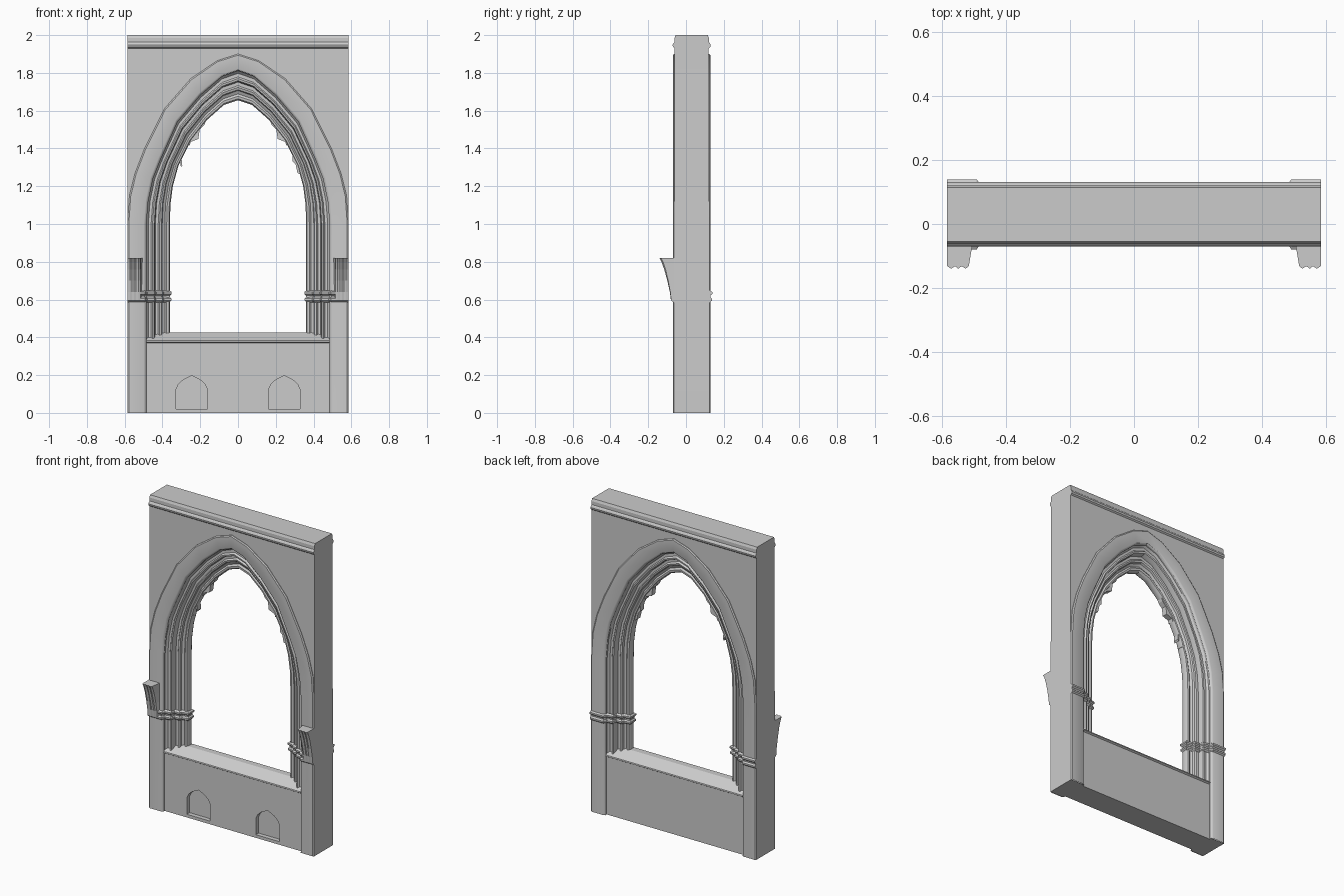
import bpy, bmesh
from mathutils import Vector

if "Cube" in bpy.data.objects:
    bpy.data.objects.remove(bpy.data.objects["Cube"])

W, MID = 0.585, 0.03          # half width, depth centre of the wall
# Half outlines of the hood, outer order and inner order (x, z), ground to apex
HOOD = [(W, 0), (W, 1.0), (.575, 1.15), (.545, 1.27), (.495, 1.40),
        (.39, 1.61), (.25, 1.77), (.11, 1.865), (0, 1.90)]
OUTER = [(.485, 0), (.485, 1.0), (.475, 1.12), (.45, 1.24), (.41, 1.34),
         (.32, 1.54), (.20, 1.68), (.085, 1.78), (0, 1.81)]
INNER = [(.36, 0), (.36, 1.0), (.358, 1.10), (.345, 1.20), (.315, 1.31),
         (.25, 1.44), (.165, 1.55), (.075, 1.63), (0, 1.655)]
STATIONS = [(i, 1) for i in range(9)] + [(i, -1) for i in range(7, -1, -1)]


def flip(y):
    return 2 * MID - y


def finish(name, bm, smooth=False):
    bmesh.ops.remove_doubles(bm, verts=bm.verts, dist=1e-5)
    bmesh.ops.recalc_face_normals(bm, faces=bm.faces)
    me = bpy.data.meshes.new(name)
    bm.to_mesh(me)
    bm.free()
    ob = bpy.data.objects.new(name, me)
    bpy.context.collection.objects.link(ob)
    if smooth:
        bpy.ops.object.select_all(action='DESELECT')
        ob.select_set(True)
        bpy.context.view_layer.objects.active = ob
        bpy.ops.object.shade_smooth_by_angle()
    return ob


def face(bm, pts):
    return bm.faces.new([bm.verts.new(p) for p in pts])


def loft(bm, rows, closed=False):
    vr = [[bm.verts.new(p) for p in r] for r in rows]
    n = len(vr[0])
    for a, b in zip(vr, vr[1:]):
        for k in range(n if closed else n - 1):
            j = (k + 1) % n
            bm.faces.new((a[k], a[j], b[j], b[k]))
    return vr


def arch_point(i, side, t, y, z0):
    # t = -1 hood edge, 0 outer order, 1 inner order
    a, b, f = (HOOD, OUTER, t + 1) if t <= 0 else (OUTER, INNER, t)
    x, z = (a[i][k] + (b[i][k] - a[i][k]) * f for k in (0, 1))
    return (side * x, y, z0 if i == 0 else z)


def sweep(bm, profile, z0):
    loft(bm, [[arch_point(i, s, t, y, z0) for t, y in profile] for i, s in STATIONS])


def prism(name, pts, lo, hi, axis):
    put = (lambda p, d: (d, p[0], p[1])) if axis == 'x' else (lambda p, d: (p[0], d, p[1]))
    bm = bmesh.new()
    rows = loft(bm, [[put(p, d) for p in pts] for d in (lo, hi)], closed=True)
    for r in rows:
        bm.faces.new(r)
    return finish(name, bm)


# Wall: hood and piers, spandrels, ends and pier feet
bm = bmesh.new()
hood = [(-1, -.06), (-1, -.064), (-.93, -.069), (-.14, -.069), (-.06, -.065), (0, -.056), (0, -.045)]
sweep(bm, hood, 0)
sweep(bm, [(t, flip(y)) for t, y in hood], 0)
for y in (-.06, flip(-.06)):
    face(bm, [arch_point(i, s, -1, y, 0) for i, s in STATIONS if i > 0]
         + [(-W, y, 1.93), (W, y, 1.93)])
for s in (1, -1):
    face(bm, [(s * W, -.06, 0), (s * W, -.06, 1.0), (s * W, -.06, 1.93),
              (s * W, .12, 1.93), (s * W, .12, 1.0), (s * W, .12, 0)])
    face(bm, [(s * W, -.065, 0), (s * .485, -.065, 0), (s * .485, .125, 0), (s * W, .125, 0)])
finish("wall_and_hood", bm, True)

# Stepped, moulded orders around the opening
front = [(0, -.045), (.08, -.032), (.2, -.032), (.26, -.042), (.33, -.04), (.36, -.028),
         (.38, -.005), (.5, -.004), (.56, -.014), (.64, -.01), (.67, .003),
         (.78, .012), (.86, .004), (.95, .006), (1, .018)]
bm = bmesh.new()
sweep(bm, front + [(t, flip(y)) for t, y in reversed(front)], .38)
finish("arch_orders", bm, True)

# Cornice along the top, both faces
corn = [(-.06, 1.93), (-.069, 1.937), (-.071, 1.948), (-.066, 1.958), (-.061, 1.963),
        (-.061, 1.985), (-.055, 2.0)]
prism("cornice", corn + [(flip(y), z) for y, z in reversed(corn)], -W, W, 'x')

# Base panel with sloping sill
sill = [(-.05, 0), (-.05, .37), (-.06, .376), (-.058, .384), (.01, .425)]
base = prism("base_panel_and_sill", sill + [(flip(y), z) for y, z in reversed(sill)],
             -.485, .485, 'x')

# Pointed niches cut into the front of the base
arch = [(-.083, .02), (.083, .02), (.083, .125), (.07, .152), (.045, .175), (0, .197),
        (-.045, .175), (-.07, .152), (-.083, .125)]
for s in (1, -1):
    cut = prism("niche_cutter", [(s * .245 + x, z) for x, z in arch], -.1, -.022, 'y')
    cut.hide_render = True
    cut.hide_set(True)
    mod = base.modifiers.new("niche", 'BOOLEAN')
    mod.operation, mod.object, mod.solver = 'DIFFERENCE', cut, 'EXACT'

# Capital bands follow the stepped plan of each jamb
half = [(W, -.066), (.495, -.066), (.485, -.045), (.45, -.04), (.44, -.012),
        (.405, -.012), (.398, .005), (.362, .01)]
plan = half + [(x, flip(y)) for x, y in reversed(half)]


def offset(k, d):
    a, b = Vector(plan[max(k - 1, 0)]), Vector(plan[min(k + 1, len(plan) - 1)])
    e = (b - a).normalized()
    x, y = plan[k]
    if k in (0, len(plan) - 1):
        return x, y + e.x * d
    return x + e.y * -d, y + e.x * d


levels = [(.585, 0), (.595, .012), (.605, .012), (.613, .003), (.622, .004),
          (.63, .014), (.64, .014), (.648, 0)]
for s, side in ((1, "right"), (-1, "left")):
    bm = bmesh.new()
    rows = loft(bm, [[(s * x, y, z) for x, y in (offset(k, d) for k in range(len(plan)))]
                     for z, d in levels], closed=True)
    finish(side + "_capital", bm, True)

    # Flared, scalloped corbel on the front of the pier
    bm = bmesh.new()
    rows = []
    for z, f in ((.595, -.078), (.64, -.083), (.70, -.094), (.76, -.108), (.80, -.122), (.82, -.132)):
        d = min(.008, (-f - .07) * .2)
        rows.append([(s * x, y, z) for x, y in
                     ((W, -.06), (W, f), (.572, f - d), (.56, f), (.55, f - d), (.54, f),
                      (.527, f - d), (.517, f), (.505, -.06))])
    vr = loft(bm, rows, closed=True)
    bm.faces.new(vr[0])
    bm.faces.new(vr[-1])
    finish(side + "_corbel", bm)

# Broken tracery stubs on the inner edge of the arch
upper = [(.165, 1.56), (.178, 1.525), (.203, 1.50), (.21, 1.45), (.25, 1.435),
         (.256, 1.415), (.275, 1.44), (.22, 1.54)]
lower = [(.285, 1.40), (.29, 1.33), (.305, 1.315), (.315, 1.27), (.345, 1.255),
         (.36, 1.28), (.32, 1.38)]
spike = [(-.285, 1.40), (-.30, 1.36), (-.295, 1.31), (-.302, 1.30), (-.307, 1.335), (-.325, 1.36)]
nub = [(-.325, 1.27), (-.345, 1.255), (-.36, 1.22), (-.36, 1.28)]
for name, pts in (("upper_right_stub", upper), ("upper_left_stub", [(-x, z) for x, z in upper]),
                  ("lower_right_stub", lower), ("lower_left_spike", spike),
                  ("lower_left_nub", nub)):
    prism(name, pts, .012, .048, 'y')
